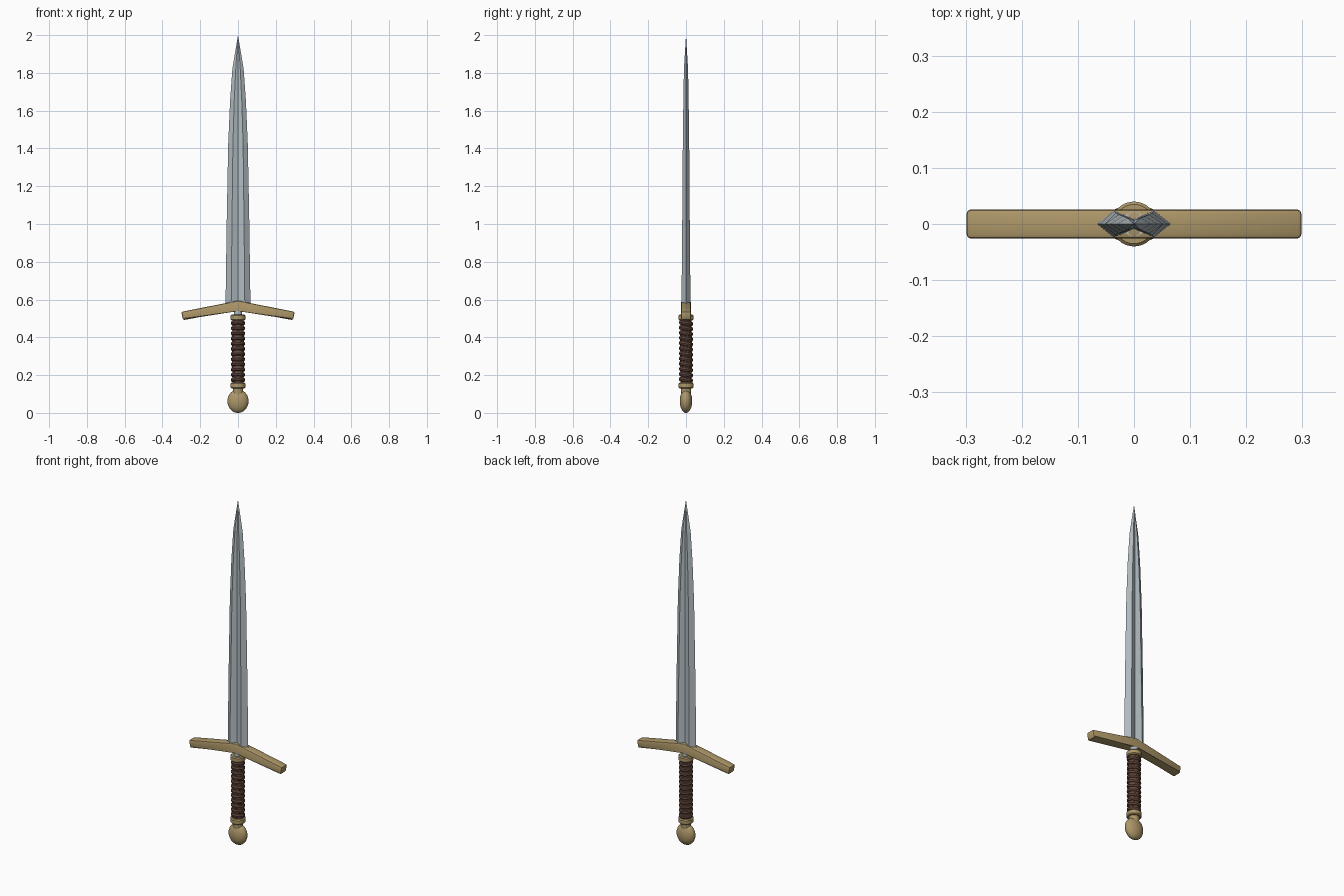
import bpy, bmesh, math
from mathutils import Matrix

if "Cube" in bpy.data.objects:
    bpy.data.objects.remove(bpy.data.objects["Cube"])


def material(name, rgb):
    m = bpy.data.materials.new(name)
    m.diffuse_color = (*rgb, 1)
    m.use_nodes = True
    m.node_tree.nodes["Principled BSDF"].inputs["Base Color"].default_value = m.diffuse_color
    return m


STEEL = material("steel", (0.45, 0.51, 0.54))
BRASS = material("brass", (0.42, 0.31, 0.14))
LEATHER = material("leather", (0.13, 0.065, 0.045))


def finish(bm, name, mat, smooth=True):
    bmesh.ops.recalc_face_normals(bm, faces=bm.faces)
    mesh = bpy.data.meshes.new(name)
    bm.to_mesh(mesh)
    bm.free()
    ob = bpy.data.objects.new(name, mesh)
    bpy.context.collection.objects.link(ob)
    mesh.materials.append(mat)
    if smooth:
        bpy.ops.object.select_all(action='DESELECT')
        ob.select_set(True)
        bpy.context.view_layer.objects.active = ob
        bpy.ops.object.shade_smooth_by_angle(angle=math.radians(35))
    return ob


def loft(bm, rings, cap=True):
    # skin closed rings of equal point count
    loops = [[bm.verts.new(p) for p in r] for r in rings]
    n = len(loops[0])
    for a, b in zip(loops, loops[1:]):
        for i in range(n):
            j = (i + 1) % n
            bm.faces.new((a[i], a[j], b[j], b[i]))
    if cap:
        bm.faces.new(loops[0][::-1])
        bm.faces.new(loops[-1])
    return loops


def lathe(name, profile, mat, sides=32, sy=1.0):
    # profile is a list of (radius, z)
    bm = bmesh.new()
    ring = [math.tau * i / sides for i in range(sides)]
    loft(bm, [[(r * math.cos(a), r * sy * math.sin(a), z) for a in ring] for r, z in profile])
    return finish(bm, name, mat)


# blade: diamond section with a fuller on each side, tapering to the tip
def section(z, edge, rx, ry, mid):
    return [(edge, 0, z), (rx, ry, z), (0, mid, z), (-rx, ry, z),
            (-edge, 0, z), (-rx, -ry, z), (0, -mid, z), (rx, -ry, z)]


stations = [(0.57, 0.066, 0.036, 0.024, 0.009), (1.0, 0.060, 0.032, 0.020, 0.008),
            (1.42, 0.052, 0.027, 0.017, 0.007), (1.65, 0.042, 0.020, 0.014, 0.007),
            (1.82, 0.030, 0.012, 0.011, 0.007)]
bm = bmesh.new()
last = loft(bm, [section(*s) for s in stations], cap=False)
bm.faces.new(last[0][::-1])
tip = bm.verts.new((0, 0, 2.0))
for i in range(8):
    bm.faces.new((last[-1][i], last[-1][(i + 1) % 8], tip))
finish(bm, "blade", STEEL, smooth=False)

# tang showing between guard and grip
lathe("tang", [(0.022, 0.48), (0.022, 0.592)], STEEL, 24)

# guard: drooping V bar with bevelled edges
outline = [(0, 0.594), (0.30, 0.535), (0.291, 0.491), (0, 0.547),
           (-0.291, 0.491), (-0.30, 0.535)]
bm = bmesh.new()
loft(bm, [[(x, y, z) for x, z in outline] for y in (-0.026, 0.026)])
edges = [e for e in bm.edges if not (abs(e.verts[0].co.x) < 1e-5 and abs(e.verts[1].co.x) < 1e-5)]
bmesh.ops.bevel(bm, geom=edges, offset=0.008, segments=2, profile=0.5, affect='EDGES')
finish(bm, "guard", BRASS)

# collars at both ends of the grip
for name, z in (("upper_collar", 0.49), ("lower_collar", 0.13)):
    lathe(name, [(0.035, z), (0.04, z + 0.005), (0.04, z + 0.025), (0.035, z + 0.03)], BRASS)

# grip core and its slanted leather wraps
lathe("grip", [(0.03, 0.14), (0.031, 0.32), (0.03, 0.50)], LEATHER)
COILS, MAJ, MIN = 12, 24, 8
bm = bmesh.new()
for k in range(COILS):
    z = 0.175 + k * 0.3 / (COILS - 1)
    mat = Matrix.Translation((0, 0, z)) @ Matrix.Rotation(math.radians(-9), 4, 'X')
    grid = []
    for i in range(MAJ):
        a = math.tau * i / MAJ
        row = []
        for j in range(MIN):
            b = math.tau * j / MIN
            r = 0.028 + 0.010 * math.cos(b)
            co = (r * math.cos(a), r * math.sin(a), 0.012 * math.sin(b))
            row.append(co)
        grid.append(row)
    vs = [[bm.verts.new(mat @ Matrix.Translation(c).translation) for c in row] for row in grid]
    for i in range(MAJ):
        for j in range(MIN):
            i2, j2 = (i + 1) % MAJ, (j + 1) % MIN
            bm.faces.new((vs[i][j], vs[i2][j], vs[i2][j2], vs[i][j2]))
finish(bm, "grip_wrap", LEATHER)

# pommel: flattened ball with a short neck
bm = bmesh.new()
bmesh.ops.create_uvsphere(bm, u_segments=32, v_segments=16, radius=1,
                          matrix=Matrix.Translation((0, 0, 0.062)) @ Matrix.Diagonal((0.056, 0.033, 0.062, 1)))
finish(bm, "pommel", BRASS)
lathe("pommel_neck", [(0.026, 0.08), (0.028, 0.135)], BRASS)
